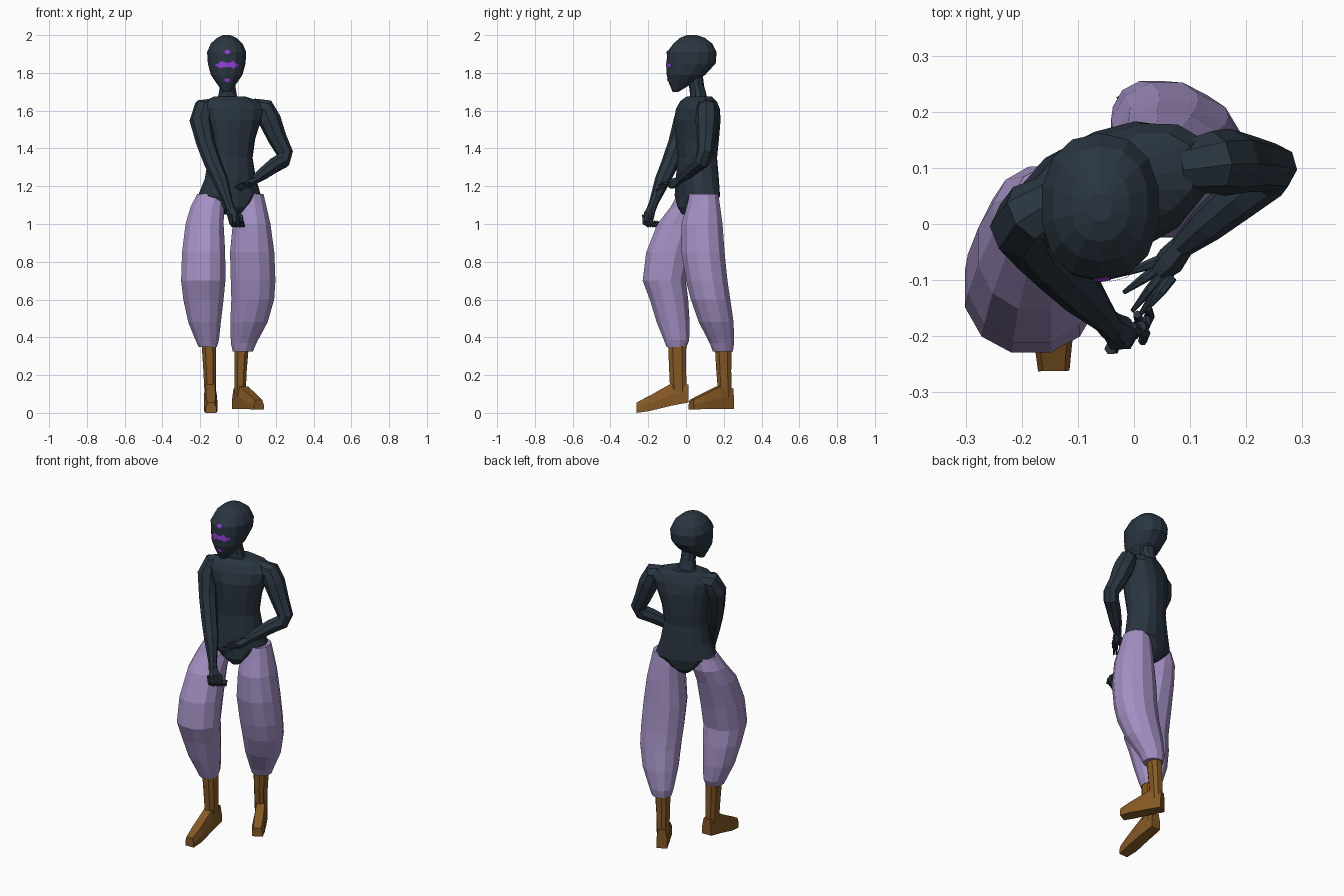
import bpy, bmesh, math
from mathutils import Vector, Matrix
from mathutils.bvhtree import BVHTree


def mat(name, rgb):
    m = bpy.data.materials.new(name)
    m.diffuse_color = (*rgb, 1)
    return m


DARK = mat("dark slate", (0.023, 0.036, 0.052))
LILAC = mat("lilac cloth", (0.37, 0.28, 0.55))
BROWN = mat("brown leather", (0.235, 0.098, 0.018))
VIOLET = mat("bright violet", (0.30, 0.05, 0.71))


def finish(name, bm, material):
    bmesh.ops.recalc_face_normals(bm, faces=bm.faces)
    me = bpy.data.meshes.new(name)
    bm.to_mesh(me)
    bm.free()
    me.materials.append(material)
    ob = bpy.data.objects.new(name, me)
    bpy.context.collection.objects.link(ob)
    return ob


def skin(bm, rings):
    """Join rings of points into a closed, capped skin."""
    vr = [[bm.verts.new(p) for p in r] for r in rings]
    n = len(vr[0])
    for a, b in zip(vr, vr[1:]):
        for i in range(n):
            j = (i + 1) % n
            bm.faces.new((a[i], a[j], b[j], b[i]))
    bm.faces.new(vr[0])
    bm.faces.new(vr[-1])


def oval(c, u, v, n, p=2.0):
    """Superellipse around c with half axes u and v."""
    pts = []
    for i in range(n):
        t = 2 * math.pi * (i + 0.5) / n
        cs, sn = math.cos(t), math.sin(t)
        pts.append(c + u * math.copysign(abs(cs) ** (2 / p), cs)
                   + v * math.copysign(abs(sn) ** (2 / p), sn))
    return pts


def stack(name, rows, material, n=12, yaw=0, p=2.0):
    """Level sections: z, centre x, centre y, half width, half depth."""
    bm = bmesh.new()
    rot = Matrix.Rotation(math.radians(yaw), 3, 'Z')
    skin(bm, [oval(Vector((x, y, z)), rot @ Vector((a, 0, 0)), rot @ Vector((0, b, 0)), n, p)
              for z, x, y, a, b in rows])
    return finish(name, bm, material)


def tube(bm, pts, n=8):
    """Round sections across a path: x, y, z, radius."""
    ps = [Vector(q[:3]) for q in pts]
    rings, u = [], Vector((0, -1, 0.3))
    for i, c in enumerate(ps):
        t = (ps[min(i + 1, len(ps) - 1)] - ps[max(i - 1, 0)]).normalized()
        u = (u - t * u.dot(t)).normalized()
        r = pts[i][3]
        rings.append(oval(c, u * r, t.cross(u) * r, n))
    skin(bm, rings)


def limb(name, paths, material, n=8):
    bm = bmesh.new()
    for q in paths:
        tube(bm, q, n)
    return finish(name, bm, material)


# Head and neck
head = stack("head", [
    (1.70, -.06, -.055, .022, .016), (1.75, -.06, -.025, .058, .067),
    (1.79, -.06, .00, .086, .102), (1.85, -.06, .027, .102, .13),
    (1.91, -.06, .031, .106, .131), (1.955, -.06, .036, .086, .103),
    (1.985, -.06, .034, .053, .066), (2.0, -.06, .03, .02, .025)], DARK, 14, p=2.25)
stack("neck", [(1.62, -.055, .07, .065, .055), (1.69, -.055, .064, .05, .043),
               (1.73, -.055, .056, .043, .04), (1.80, -.057, .045, .045, .042)], DARK, 10)

# Torso, turned with the stance
stack("torso", [
    (1.05, -.035, .045, .035, .07), (1.09, -.038, .055, .085, .10),
    (1.15, -.045, .06, .172, .105), (1.24, -.04, .06, .138, .105),
    (1.35, -.04, .06, .118, .098), (1.45, -.036, .06, .128, .108),
    (1.55, -.03, .06, .155, .112), (1.61, -.028, .063, .175, .10),
    (1.65, -.03, .066, .15, .082), (1.675, -.045, .07, .085, .06)],
    DARK, 14, yaw=22, p=2.3)

# Arms
limb("lowered_arm", [[
    (-.13, .05, 1.62, .045), (-.18, .02, 1.61, .058), (-.197, -.005, 1.55, .060),
    (-.172, -.045, 1.43, .049), (-.132, -.085, 1.32, .046), (-.092, -.125, 1.23, .041),
    (-.05, -.172, 1.11, .024), (-.038, -.185, 1.075, .025)]], DARK)
limb("bent_arm", [[
    (.08, .10, 1.62, .045), (.14, .11, 1.61, .056), (.168, .11, 1.55, .060),
    (.21, .107, 1.45, .050), (.248, .10, 1.375, .044), (.235, .085, 1.335, .044),
    (.19, .05, 1.31, .041), (.13, .0, 1.265, .034), (.085, -.04, 1.23, .021)]], DARK)

# Closed hand with four curled fingers and a thumb
fist = [[(-.04, -.18, 1.085, .024), (-.025, -.195, 1.05, .033), (-.02, -.2, 1.01, .027)]]
for i in range(4):
    x, y = -.042 + i * .018, -.222 + i * .013
    fist.append([(x, y, 1.05, .011), (x + .006, y, 1.005, .011),
                 (x + .016, y + .02, .99, .010), (x + .012, y + .035, 1.015, .008)])
fist.append([(-.005, -.185, 1.06, .012), (.02, -.195, 1.03, .010), (.015, -.21, 1.01, .008)])
limb("closed_hand", fist, DARK, 6)

# Open hand with spread fingers
spread = [[(.09, -.035, 1.232, .021), (.065, -.065, 1.215, .027), (.045, -.085, 1.205, .02)]]
for k, tip in enumerate([(-.012, -.088, 1.20), (-.018, -.122, 1.19),
                         (-.003, -.155, 1.18), (.012, -.16, 1.175), (.03, -.145, 1.205)]):
    base = Vector((.052 + k * .004, -.062 - k * .008, 1.212))
    tip = Vector(tip)
    mid = base.lerp(tip, .5) + Vector((0, 0, .008))
    spread.append([(*base, .010), (*mid, .009), (*tip, .004)])
limb("open_hand", spread, DARK, 6)

# Baggy trouser legs
stack("forward_trouser_leg", [
    (1.16, -.14, .03, .078, .075), (1.09, -.162, .01, .092, .095),
    (1.0, -.177, -.04, .104, .115), (.85, -.182, -.09, .118, .125),
    (.70, -.184, -.115, .121, .118), (.60, -.183, -.09, .110, .105),
    (.48, -.177, -.068, .089, .09), (.385, -.163, -.05, .064, .069),
    (.35, -.16, -.05, .05, .055)], LILAC, 12, p=2.15)
stack("rear_trouser_leg", [
    (1.16, .062, .095, .075, .078), (1.09, .066, .092, .088, .092),
    (1.0, .072, .085, .103, .112), (.85, .075, .09, .121, .118),
    (.70, .08, .11, .122, .113), (.60, .078, .13, .117, .108),
    (.48, .058, .16, .102, .095), (.37, .03, .19, .070, .067),
    (.325, .025, .195, .055, .055)], LILAC, 12, p=2.15)


# Boots: a shaft and a wedge foot laid out from heel to toe
def boot(name, shaft, heel, toe, rows):
    stack(name + "_shaft", shaft, BROWN, 8, p=2.6)
    heel, toe = Vector((*heel, 0)), Vector((*toe, 0))
    side = (toe - heel).normalized().cross(Vector((0, 0, 1)))
    rings = []
    for t, low, high, w in rows:
        c = heel.lerp(toe, t)
        rings.append([c + side * s * w * k + Vector((0, 0, z))
                      for s, z, k in [(-1, low, 1), (1, low, 1), (1, (low + high) / 2, 1),
                                      (1, high, .7), (-1, high, .7), (-1, (low + high) / 2, 1)]])
    bm = bmesh.new()
    skin(bm, rings)
    finish(name + "_foot", bm, BROWN)


boot("forward_boot",
     [(.39, -.155, -.047, .042, .052), (.25, -.15, -.045, .037, .048), (.10, -.147, -.04, .032, .046)],
     (-.148, .012), (-.143, -.262),
     [(0, .055, .15, .03), (.33, .038, .155, .034), (.75, .01, .09, .036), (1, 0, .055, .028)])
boot("rear_boot",
     [(.37, .02, .196, .041, .047), (.22, .014, .2, .034, .042), (.07, .01, .207, .031, .036)],
     (-.005, .24), (.11, .028),
     [(0, .02, .13, .03), (.33, .02, .14, .033), (.75, .02, .095, .035), (1, .018, .068, .03)])

# Face markings: thin plates laid on the front of the head
tree = BVHTree.FromPolygons([v.co for v in head.data.vertices],
                            [p.vertices[:] for p in head.data.polygons])


def marking(name, cols):
    """Columns across the face: x, lower z, upper z."""
    bm = bmesh.new()
    steps = 4
    grid = []
    for x, lo, hi in cols:
        col = []
        for k in range(steps + 1):
            z = lo + (hi - lo) * k / steps
            hit = tree.ray_cast(Vector((x, -1, z)), Vector((0, 1, 0)))[0]
            col.append(bm.verts.new((x, hit.y - .004, z)))
        grid.append(col)
    for a, b in zip(grid, grid[1:]):
        for k in range(steps):
            bm.faces.new((a[k], b[k], b[k + 1], a[k + 1]))
    finish(name, bm, VIOLET)


marking("brow_mark", [(-.072, 1.908, 1.914), (-.063, 1.9, 1.92), (-.05, 1.9, 1.92), (-.041, 1.908, 1.914)])
marking("centre_mark", [(-.118, 1.836, 1.846), (-.10, 1.828, 1.85), (-.088, 1.824, 1.864),
                        (-.072, 1.832, 1.858), (-.056, 1.83, 1.852), (-.04, 1.832, 1.858),
                        (-.026, 1.824, 1.864), (-.013, 1.828, 1.85), (.002, 1.836, 1.846)])
marking("chin_mark", [(-.071, 1.758, 1.766), (-.063, 1.752, 1.771), (-.051, 1.752, 1.771), (-.043, 1.758, 1.766)])
